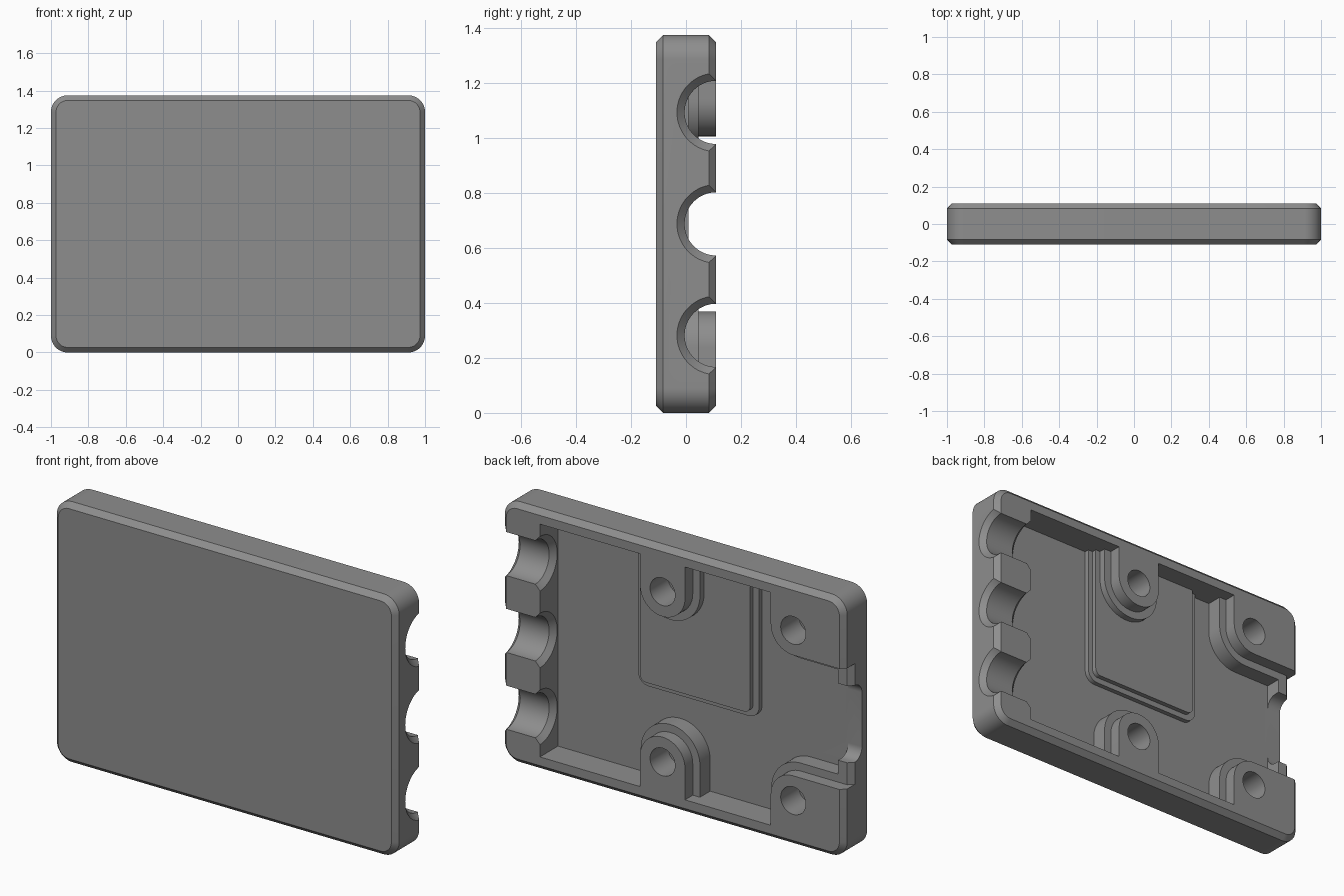
import bpy, bmesh, math

if "Cube" in bpy.data.objects:
    bpy.data.objects.remove(bpy.data.objects["Cube"])

H = 1.375          # overall height
BACK = 0.11        # rear plane
FLOOR = -0.04      # cavity floor
BEVEL = 0.027
BOSS_Z = 0.238     # screw height above the bottom edge

grey = bpy.data.materials.new("grey")
grey.diffuse_color = (0.27, 0.27, 0.27, 1)
grey.use_nodes = True
grey.node_tree.nodes["Principled BSDF"].inputs["Base Color"].default_value = grey.diffuse_color


def rounded(x0, x1, z0, z1, radii, n=12):
    """Outline with radii for lower-left, lower-right, upper-right, upper-left."""
    pts = []
    corners = [(x0, z0, 1, 1), (x1, z0, -1, 1), (x1, z1, -1, -1), (x0, z1, 1, -1)]
    for i, ((x, z, sx, sz), r) in enumerate(zip(corners, radii)):
        if r == 0:
            pts.append((x, z))
            continue
        for k in range(n + 1):
            a = math.pi + (i + k / n) * math.pi / 2
            pts.append((x + sx * r + r * math.cos(a), z + sz * r + r * math.sin(a)))
    return pts


def circle(u, v, r, n=48):
    return [(u + r * math.cos(2 * math.pi * k / n), v + r * math.sin(2 * math.pi * k / n))
            for k in range(n)]


def place(pts, t, axis):
    make = {"x": lambda u, v: (t, u, v), "y": lambda u, v: (u, t, v), "z": lambda u, v: (u, v, t)}
    return [make[axis](u, v) for u, v in pts]


def loft(name, rings):
    bm = bmesh.new()
    loops = [[bm.verts.new(p) for p in ring] for ring in rings]
    n = len(loops[0])
    for a, b in zip(loops, loops[1:]):
        for i in range(n):
            j = (i + 1) % n
            bm.faces.new((a[i], a[j], b[j], b[i]))
    bm.faces.new(loops[0])
    bm.faces.new(loops[-1])
    bmesh.ops.recalc_face_normals(bm, faces=bm.faces)
    mesh = bpy.data.meshes.new(name)
    bm.to_mesh(mesh)
    bm.free()
    mesh.materials.append(grey)
    ob = bpy.data.objects.new(name, mesh)
    bpy.context.collection.objects.link(ob)
    return ob


def prism(name, pts, a, b, axis="y"):
    return loft(name, [place(pts, a, axis), place(pts, b, axis)])


def combine(tool, operation):
    bpy.context.view_layer.objects.active = shell
    mod = shell.modifiers.new(tool.name, "BOOLEAN")
    mod.operation, mod.solver, mod.object = operation, "EXACT", tool
    bpy.ops.object.modifier_apply(modifier=mod.name)
    bpy.data.objects.remove(tool)


# Chamfered slab with rounded corners
outer = rounded(-1, 1, 0, H, [0.09] * 4)
inner = rounded(-1 + BEVEL, 1 - BEVEL, BEVEL, H - BEVEL, [0.09 - BEVEL] * 4)
shell = loft("case_half", [place(inner, -BACK, "y"), place(outer, -BACK + BEVEL, "y"),
                           place(outer, BACK - BEVEL, "y"), place(inner, BACK, "y")])

# Hollow rear
combine(prism("cavity", rounded(-0.92, 0.776, 0.073, H - 0.073, [0] * 4), FLOOR, 0.3), "DIFFERENCE")

# Two-step raised pad reaching the top rim
for x0, x1, z0, top, r in [(-0.416, 0.29, 0.545, -0.015, 0.06), (-0.381, 0.262, 0.575, 0.01, 0.035)]:
    combine(prism("pad", rounded(x0, x1, z0, 1.32, [r, r, 0, 0]), -0.06, top), "UNION")

# Stepped screw bosses on the lower and upper rims
for flip in (False, True):
    for step, top in [(0.042, 0.045), (0, BACK)]:
        r = 0.131 + step
        z1 = BOSS_Z + r
        for name, x0, x1, radii in [("middle_boss", 0.06 - r, 0.06 + r, [0, 0, r - 0.001, r - 0.001]),
                                    ("corner_boss", -0.94, -0.703 + r, [0, 0, r, 0])]:
            pts = rounded(x0, x1, 0.05, z1, radii, 20)
            if flip:
                pts = [(x, H - z) for x, z in pts]
            combine(prism(name, pts, -0.06, top), "UNION")

# Screw holes
for x in (0.06, -0.703):
    for z in (BOSS_Z, H - BOSS_Z):
        combine(prism("screw_hole", circle(x, z, 0.073), FLOOR, 0.3), "DIFFERENCE")

# Lowered left wall with chamfered outer edge
lowered = [(-0.9, 0.3), (-0.9, 0.045), (-0.973, 0.045), (-1.1, -0.082), (-1.1, 0.3)]
combine(prism("low_wall", lowered, 0.369, H - 0.369, "z"), "DIFFERENCE")

# Rounded opening through the left wall
opening = rounded(FLOOR, 0.3, 0.485, H - 0.485, [0.06, 0, 0, 0.06])
combine(prism("port", opening, -1.1, -0.9, "x"), "DIFFERENCE")

# Three half-round cable channels, flared at both ends
for z in (0.282, 0.6875, 1.093):
    rings = [(0.70, 0.144), (0.776, 0.144), (0.803, 0.115),
             (0.973, 0.115), (1.0, 0.143), (1.1, 0.143)]
    combine(loft("channel", [place(circle(BACK, z, r, 64), x, "x") for x, r in rings]), "DIFFERENCE")

# Smooth curves, crisp edges
bpy.ops.object.select_all(action="DESELECT")
shell.select_set(True)
bpy.context.view_layer.objects.active = shell
bpy.ops.object.shade_smooth_by_angle(angle=math.radians(30))
